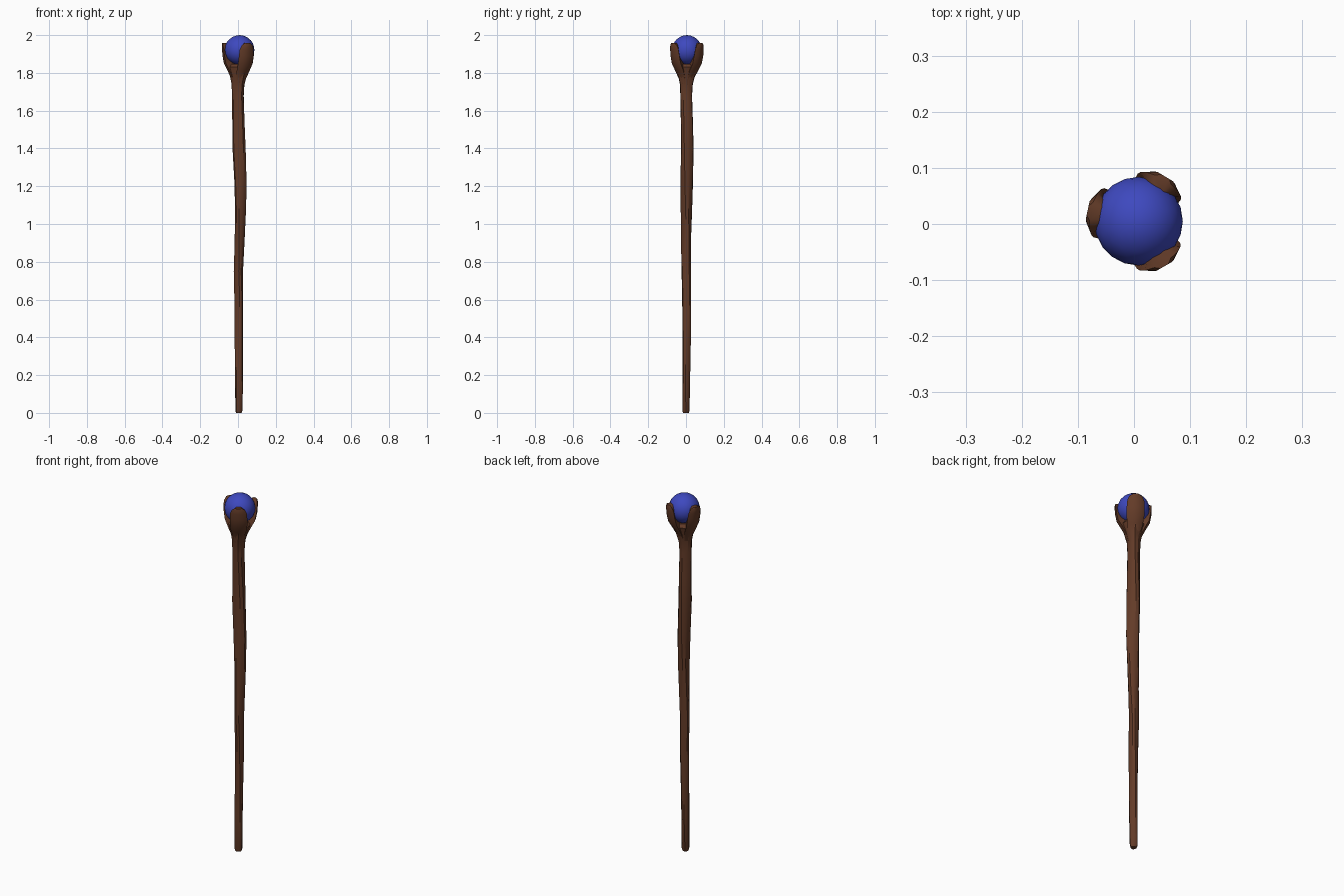
import bpy, bmesh, math

if "Cube" in bpy.data.objects:
    bpy.data.objects.remove(bpy.data.objects["Cube"])

def material(name, rgb):
    m = bpy.data.materials.new(name)
    m.diffuse_color = (*rgb, 1)
    m.use_nodes = True
    m.node_tree.nodes["Principled BSDF"].inputs["Base Color"].default_value = m.diffuse_color
    return m

WOOD = material("dark wood", (0.125, 0.044, 0.021))
BLUE = material("blue crystal", (0.048, 0.066, 0.52))
CX, CY, CZ, R = 0.008, 0.005, 1.921, 0.079   # orb centre and radius

def loft(name, rings, angle):
    """Skin equal-length rings of points into a closed solid."""
    bm = bmesh.new()
    loops = [[bm.verts.new(p) for p in ring] for ring in rings]
    n = len(loops[0])
    for a, b in zip(loops, loops[1:]):
        for i in range(n):
            j = (i + 1) % n
            bm.faces.new((a[i], a[j], b[j], b[i]))
    bm.faces.new(loops[0][::-1])
    bm.faces.new(loops[-1])
    bmesh.ops.recalc_face_normals(bm, faces=bm.faces)
    me = bpy.data.meshes.new(name)
    bm.to_mesh(me)
    bm.free()
    ob = bpy.data.objects.new(name, me)
    bpy.context.collection.objects.link(ob)
    me.materials.append(WOOD)
    smooth(ob, angle)
    return ob

def smooth(ob, angle):
    bpy.ops.object.select_all(action='DESELECT')
    ob.select_set(True)
    bpy.context.view_layer.objects.active = ob
    bpy.ops.object.shade_smooth_by_angle(angle=math.radians(angle))

# Gnarled shaft: z, centre x, centre y, radius
path = [(0.0, 0.003, 0.0, 0.015), (0.012, 0.003, 0.0, 0.019), (0.2, 0.005, 0.001, 0.0205),
        (0.4, 0.005, 0.003, 0.022), (0.6, 0.006, 0.004, 0.0235), (0.75, 0.003, 0.003, 0.0245),
        (0.9, 0.008, 0.002, 0.026), (1.05, 0.011, 0.003, 0.029), (1.2, 0.012, 0.003, 0.032),
        (1.4, 0.006, 0.004, 0.034), (1.55, 0.004, 0.003, 0.032), (1.68, 0.002, 0.001, 0.031),
        (1.74, 0.003, 0.002, 0.034), (1.79, 0.006, 0.003, 0.046), (1.83, CX, CY, 0.058),
        (1.848, CX, CY, 0.045)]
SIDES = 12
rings = []
for z, x, y, r in path:
    twist = math.radians(60) + 1.9 * max(0, 1.68 - z)
    ring = []
    for i in range(SIDES):
        t = 2 * math.pi * i / SIDES + 0.6 * max(0, 1.68 - z)
        k = r * (1 + 0.09 * math.cos(3 * (t - twist)))
        ring.append((x + k * math.cos(t), y + k * math.sin(t), z))
    rings.append(ring)
loft("shaft", rings, 30)

# Three claws wrapped round the orb: z, outer radius, half-angle
profile = [(1.73, 0.031, 50), (1.77, 0.041, 48), (1.81, 0.061, 43), (1.85, 0.082, 35),
           (1.89, 0.090, 32), (1.925, 0.093, 29), (1.947, 0.094, 22), (1.957, 0.093, 11)]
for n, ang in enumerate((168, 59, -60)):
    rings = []
    for z, ro, half in profile:
        blend = min(1, max(0, (z - 1.73) / 0.14))
        cx, cy = 0.003 + (CX - 0.003) * blend, 0.001 + (CY - 0.001) * blend
        inner = max(0.012, math.sqrt(max(0, R * R - (z - CZ) ** 2)) - 0.005)
        inner = min(inner, ro - 0.018)
        pts = [(-1, ro * 0.94), (-0.45, ro), (0.45, ro), (1, ro * 0.94),
               (0.8, inner), (-0.8, inner)]
        rings.append([(cx + r * math.cos(math.radians(ang + f * half)),
                       cy + r * math.sin(math.radians(ang + f * half)), z) for f, r in pts])
    loft("claw_%d" % (n + 1), rings, 40)

# Orb held by the claws
bpy.ops.mesh.primitive_ico_sphere_add(subdivisions=3, radius=R, location=(CX, CY, CZ))
orb = bpy.context.object
orb.name = "orb"
orb.data.materials.append(BLUE)
smooth(orb, 40)
